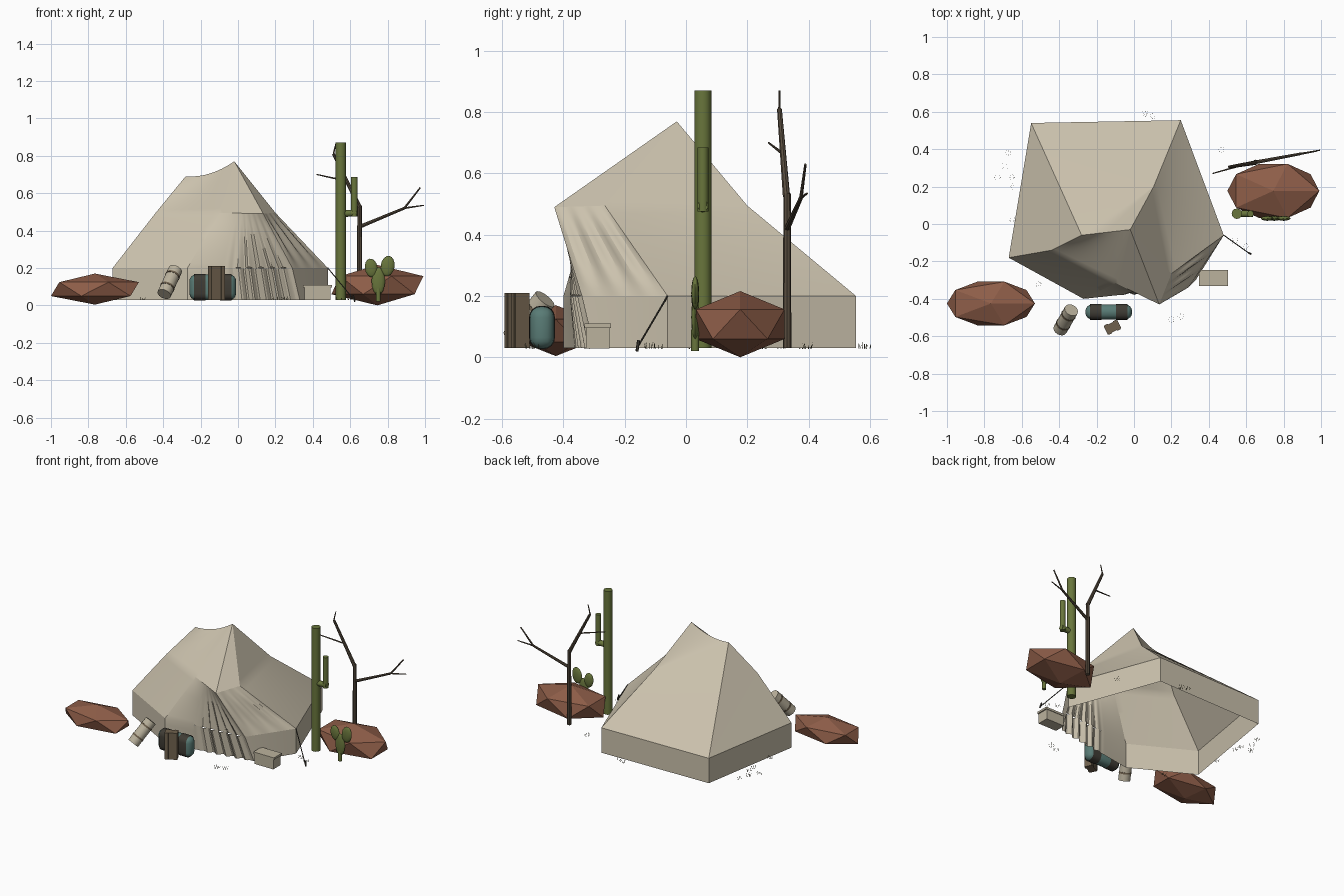
import bpy, bmesh, math, random
from mathutils import Vector as V, Matrix

cube = bpy.data.objects.get("Cube")
if cube:
    bpy.data.objects.remove(cube, do_unlink=True)
random.seed(4)


def material(name, r, g, b):
    m = bpy.data.materials.new(name)
    m.use_nodes = True
    m.diffuse_color = (r, g, b, 1)
    m.node_tree.nodes["Principled BSDF"].inputs["Base Color"].default_value = (r, g, b, 1)
    return m


canvas = material("canvas", .60, .54, .42)
red_rock = material("red rock", .27, .11, .065)
green = material("cactus green", .14, .18, .045)
bark = material("dead bark", .10, .075, .05)
plank = material("brown plank", .16, .12, .075)
teal = material("teal cloth", .10, .20, .18)
cream = material("cream cloth", .50, .45, .34)
dark = material("dark cord", .05, .045, .035)
dry = material("dry grass", .12, .11, .06)


def finish(name, bm, mat, smooth=None):
    mesh = bpy.data.meshes.new(name)
    bm.to_mesh(mesh)
    bm.free()
    mesh.materials.append(mat)
    ob = bpy.data.objects.new(name, mesh)
    bpy.context.collection.objects.link(ob)
    if smooth:
        bpy.ops.object.select_all(action='DESELECT')
        ob.select_set(True)
        bpy.context.view_layer.objects.active = ob
        bpy.ops.object.shade_smooth_by_angle(angle=math.radians(smooth))
    return ob


def add_rod(bm, a, b, r1, r2, sides):
    a, b = V(a), V(b)
    turn = (b - a).to_track_quat('Z', 'Y').to_matrix().to_4x4()
    bmesh.ops.create_cone(bm, cap_ends=True, segments=sides, radius1=r1, radius2=r2,
                          depth=(b - a).length, matrix=Matrix.Translation((a + b) / 2) @ turn)


def rod(name, a, b, r1, mat, r2=None, sides=10):
    bm = bmesh.new()
    add_rod(bm, a, b, r1, r1 if r2 is None else r2, sides)
    return finish(name, bm, mat, 40)


def box(name, centre, size, mat, turn=0, bevel=0, steps=1):
    bm = bmesh.new()
    bmesh.ops.create_cube(bm, size=1, matrix=Matrix.Diagonal((*size, 1)))
    if bevel:
        bmesh.ops.bevel(bm, geom=bm.edges[:], offset=bevel, segments=steps, profile=.5, affect='EDGES')
    bm.transform(Matrix.Translation(centre) @ Matrix.Rotation(turn, 4, 'Z'))
    return finish(name, bm, mat, 35 if steps > 1 else None)


# Tent: named corner points joined by cloth patches
GROUND, EAVE = .03, .2
peak, ridge = V((-.02, -.03, .77)), V((-.28, -.06, .69))
left_mid, front_mid = V((-.44, -.14, .495)), V((-.1, -.315, .495))
porch, right_mid, back_mid = V((.135, -.43, .49)), V((.2, -.265, .495)), V((.105, .2, .495))
left, front = V((-.67, -.18, EAVE)), V((-.27, -.4, EAVE))
right, hem = V((.48, -.06, EAVE)), V((.29, -.34, EAVE))
back_r, back_l = V((.25, .555, EAVE)), V((-.55, .54, EAVE))
flap_end = V((.33, -.3, GROUND))


def down(p):
    return V((p.x, p.y, GROUND))


def edge(p, q, t):
    point = p.lerp(q, t)
    if {tuple(p), tuple(q)} == {tuple(peak), tuple(ridge)}:
        point.z -= .1 * t * (1 - t)     # slack ridge
    return point


def patch(bm, a, b, c, d, nu=12, nv=12, fold=None):
    """Coons patch: a-b along the top, d-c along the bottom."""
    out = (b - a).cross(d - a) if a != b else (c - a).cross(d - a)
    out.normalize()
    if out.dot((a + b + c + d) / 4 - V((-.05, .05, .2))) < 0:
        out.negate()
    grid = []
    for j in range(nv + 1):
        v, row = j / nv, []
        for i in range(nu + 1):
            u = i / nu
            p = edge(a, b, u) * (1 - v) + edge(d, c, u) * v
            p += edge(a, d, v) * (1 - u) + edge(b, c, v) * u
            p -= (a.lerp(b, u)).lerp(d.lerp(c, u), v)
            if fold:
                p += out * fold(u, v)
            row.append(bm.verts.new(p))
        grid.append(row)
    for j in range(nv):
        for i in range(nu):
            f = bm.faces.new((grid[j][i], grid[j][i + 1], grid[j + 1][i + 1], grid[j + 1][i]))
            f.normal_update()
            if f.normal.dot(out) < 0:
                f.normal_flip()


def pleats(u):
    w = max(0, (u - .35) / .65)
    return .013 * min(1, 3 * w, 6 * (1 - w)) * math.sin(w * 12 * math.pi)


bm = bmesh.new()
patch(bm, ridge, back_mid, back_r, back_l)
patch(bm, ridge, ridge, left_mid, back_l)
patch(bm, left_mid, left_mid, left, back_l)
patch(bm, peak, ridge, back_mid, back_mid)
patch(bm, peak, peak, back_mid, right_mid)
patch(bm, right_mid, back_mid, back_r, right)
patch(bm, ridge, peak, front_mid, left_mid)
patch(bm, left_mid, front_mid, front, left)
patch(bm, peak, peak, porch, front_mid)
patch(bm, peak, peak, right_mid, porch)
patch(bm, front_mid, porch, hem, front, 60, 12, lambda u, v: v * pleats(u))
patch(bm, front, hem, flap_end, down(front), 60, 4, lambda u, v: pleats(u))
patch(bm, porch, right_mid, right, hem, 24, 12,
      lambda u, v: .008 * math.sin(u * 6 * math.pi) * math.sin(v * math.pi))
for p, q in ((left, front), (back_l, left), (back_r, back_l), (right, back_r)):
    patch(bm, p, q, down(q), down(p), 12, 1)
patch(bm, hem, right, down(right), flap_end, 12, 1)
bmesh.ops.remove_doubles(bm, verts=bm.verts[:], dist=.0005)
bmesh.ops.dissolve_degenerate(bm, edges=bm.edges[:], dist=.0001)
finish("tent", bm, canvas, 22)

# Guy line and peg
rod("guy_line", right, (.62, -.16, GROUND), .003, dark, sides=6)
rod("tent_peg", (.615, -.155, .055), (.625, -.16, .02), .005, dark, sides=6)

# Boulders
for name, c, s in (("left_boulder", (-.765, -.425, .087), (.263, .137, .083)),
                   ("right_boulder", (.745, .177, .108), (.275, .17, .108))):
    bm = bmesh.new()
    bmesh.ops.create_icosphere(bm, subdivisions=1, radius=1,
                               matrix=Matrix.Translation(c) @ Matrix.Diagonal((*s, 1)))
    finish(name, bm, red_rock)

# Tall cactus with one arm
rod("cactus_trunk", (.55, .055, .03), (.55, .055, .87), .028, green, sides=12)
rod("cactus_elbow", (.56, .055, .49), (.635, .055, .495), .018, green)
rod("cactus_arm", (.622, .055, .475), (.622, .055, .685), .018, green)

# Paddle cactus
for i, (x, z, rx, rz, tilt) in enumerate(((.75, .13, .036, .075, 0), (.712, .2, .034, .05, -.15),
                                          (.8, .21, .037, .055, .15))):
    bm = bmesh.new()
    bmesh.ops.create_uvsphere(bm, u_segments=12, v_segments=8, radius=1,
                              matrix=Matrix.Translation((x, .03, z)) @ Matrix.Rotation(tilt, 4, 'Y')
                              @ Matrix.Diagonal((rx, .013, rz, 1)))
    finish(f"cactus_paddle_{i + 1}", bm, green, 60)
rod("paddle_stem", (.75, .03, .02), (.75, .03, .09), .013, green)

# Dead tree
fork, limb, crown = (.65, .33, .42), (.89, .375, .52), (.51, .305, .81)
for name, a, b, r1, r2 in (("tree_trunk", (.65, .33, .03), (.65, .33, .535), .014, .012),
                           ("tree_leader", (.65, .328, .525), crown, .012, .008),
                           ("tree_limb", fork, limb, .01, .007),
                           ("leader_tip", crown, (.525, .305, .87), .004, .003),
                           ("leader_twig", (.58, .315, .665), (.42, .27, .7), .005, .003),
                           ("limb_tip", limb, (.975, .39, .63), .006, .004),
                           ("limb_twig", limb, (.995, .395, .535), .005, .003)):
    rod(name, a, b, r1, bark, r2, 8)

# Bedroll leaning near the entrance
foot, head = V((-.395, -.565, .06)), V((-.335, -.46, .19))
rod("bedroll", foot, head, .038, cream, sides=16)
for i, t in enumerate((.25, .72)):
    rod(f"bedroll_strap_{i + 1}", foot.lerp(head, t), foot.lerp(head, t + .06), .04, plank, sides=16)

# Duffel bag with straps
box("duffel_bag", (-.135, -.47, .097), (.25, .08, .137), teal, bevel=.036, steps=4)
for i, x in enumerate((-.205, -.065)):
    box(f"duffel_strap_{i + 1}", (x, -.47, .097), (.01, .084, .141), dark, bevel=.036, steps=4)

# Upright plank crate
box("crate", (-.115, -.552, .12), (.08, .048, .18), plank, .44)
for i, s in enumerate((-1, 1)):
    off = Matrix.Rotation(.44, 3, 'Z') @ V((s * .026, 0, 0))
    box(f"crate_slat_{i + 1}", V((-.115, -.552, .12)) + off, (.02, .056, .18), plank, .44)

# Cooler with lid
box("cooler", (.425, -.288, .063), (.14, .078, .07), cream)
box("cooler_lid", (.425, -.288, .103), (.155, .086, .014), cream)

# Grass tufts
spots = ((-.67, .38), (-.73, .25), (-.69, .31), (-.65, .25), (-.65, .2), (-.65, .02), (.06, .59),
         (.1, .575), (.47, .4), (.6, -.12), (.25, -.495), (.2, -.51), (-.51, -.32), (.54, -.09))
bm = bmesh.new()
for x, y in spots:
    for k in range(8):
        a = k * math.pi / 4
        r = random.uniform(.008, .016)
        base = V((x + r * math.cos(a), y + r * math.sin(a), .028))
        tip = base + V((.004 * math.cos(a), .004 * math.sin(a), random.uniform(.012, .022)))
        add_rod(bm, base, tip, .0015, .0003, 3)
finish("grass_tufts", bm, dry)
